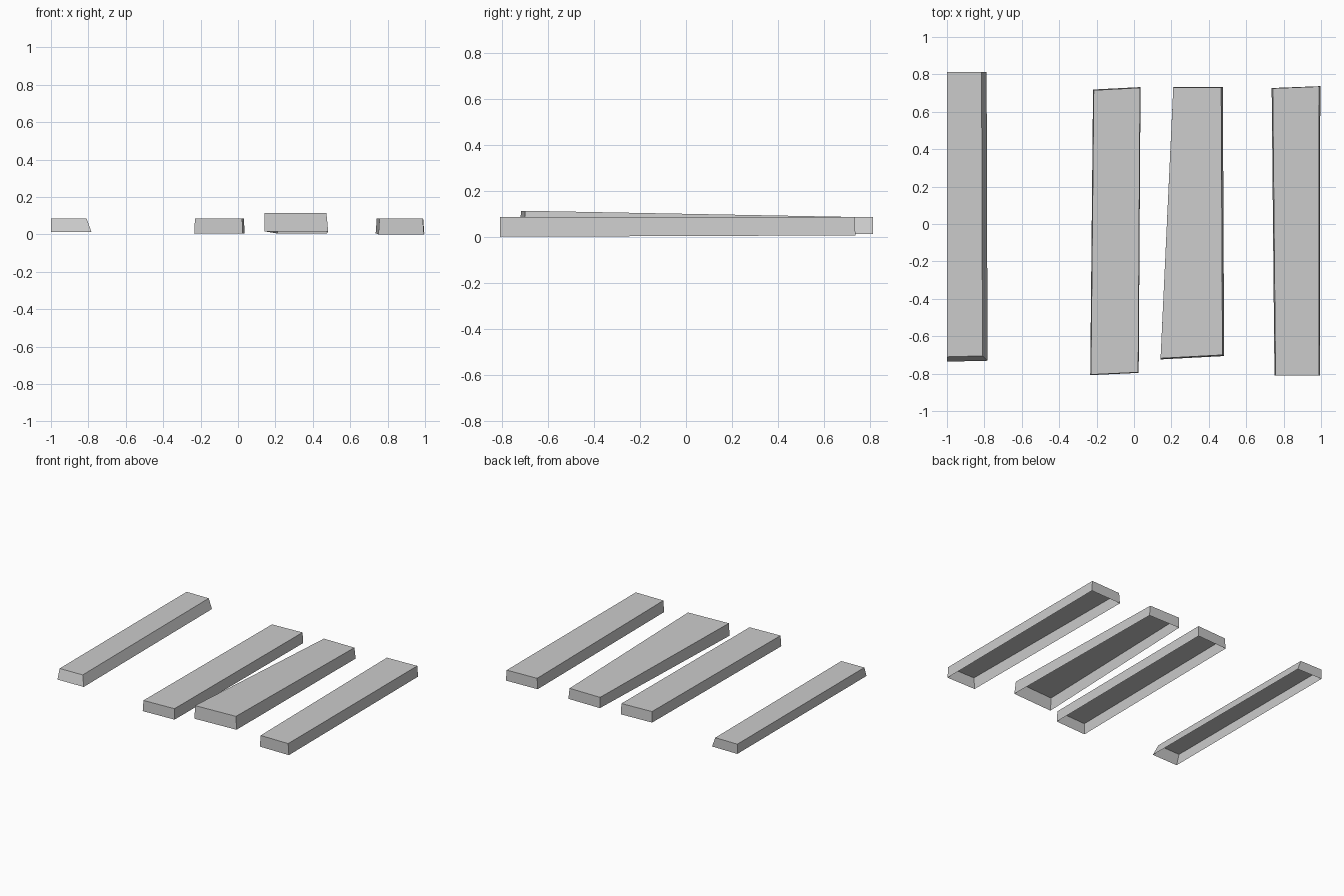
import bpy
import bmesh

cube = bpy.data.objects.get("Cube")
if cube:
    bpy.data.objects.remove(cube, do_unlink=True)

grey = bpy.data.materials.new("plain_grey")
grey.use_nodes = True
colour = (0.6, 0.6, 0.6, 1)
grey.diffuse_color = colour
grey.node_tree.nodes["Principled BSDF"].inputs["Base Color"].default_value = colour


def make_plank(name, front, back, top_z, base_z, flare):
    """Tapered plank shell with an open underside.

    front, back: left and right top corners of each end
    top_z, base_z: heights at the front and the back
    flare: outward shift of the base on the left, right, front and back
    """
    left, right, fore, aft = flare
    bm = bmesh.new()
    top, base = [], []
    for end, (corners, shift_y) in enumerate(((front, -fore), (back, aft))):
        for (x, y), shift_x in zip(corners, (-left, right)):
            top.append(bm.verts.new((x, y, top_z[end])))
            base.append(bm.verts.new((x + shift_x, y + shift_y, base_z[end])))
    # Walk the corners counter-clockwise
    order = (0, 1, 3, 2)
    bm.faces.new([top[i] for i in order])
    for a, b in zip(order, order[1:] + order[:1]):
        bm.faces.new((base[a], base[b], top[b], top[a]))
    mesh = bpy.data.meshes.new(name)
    bm.to_mesh(mesh)
    bm.free()
    mesh.materials.append(grey)
    plank = bpy.data.objects.new(name, mesh)
    bpy.context.collection.objects.link(plank)
    return plank


# Narrow plank, slanted along its inner side and front end
make_plank("outer_right_plank",
           front=((-1, -0.71), (-0.81, -0.705)),
           back=((-1, 0.813), (-0.815, 0.813)),
           top_z=(0.086, 0.086), base_z=(0.012, 0.012),
           flare=(0, 0.027, 0.026, 0))

# Nearly straight plank beside the centre
make_plank("middle_right_plank",
           front=((-0.23, -0.805), (0.022, -0.793)),
           back=((-0.215, 0.715), (0.032, 0.728)),
           top_z=(0.086, 0.086), base_z=(0.005, 0.005),
           flare=(0.004, 0.003, 0.003, 0.004))

# Plank that widens and rises towards the front
make_plank("tapered_plank",
           front=((0.142, -0.718), (0.473, -0.7)),
           back=((0.21, 0.73), (0.466, 0.73)),
           top_z=(0.113, 0.086), base_z=(0.016, 0.005),
           flare=(0, 0.009, 0.006, 0.002))

# Plank that widens towards the back
make_plank("outer_left_plank",
           front=((0.757, -0.81), (0.988, -0.81)),
           back=((0.742, 0.725), (0.99, 0.735)),
           top_z=(0.086, 0.086), base_z=(0, 0.006),
           flare=(0.006, 0.006, 0, 0.002))
